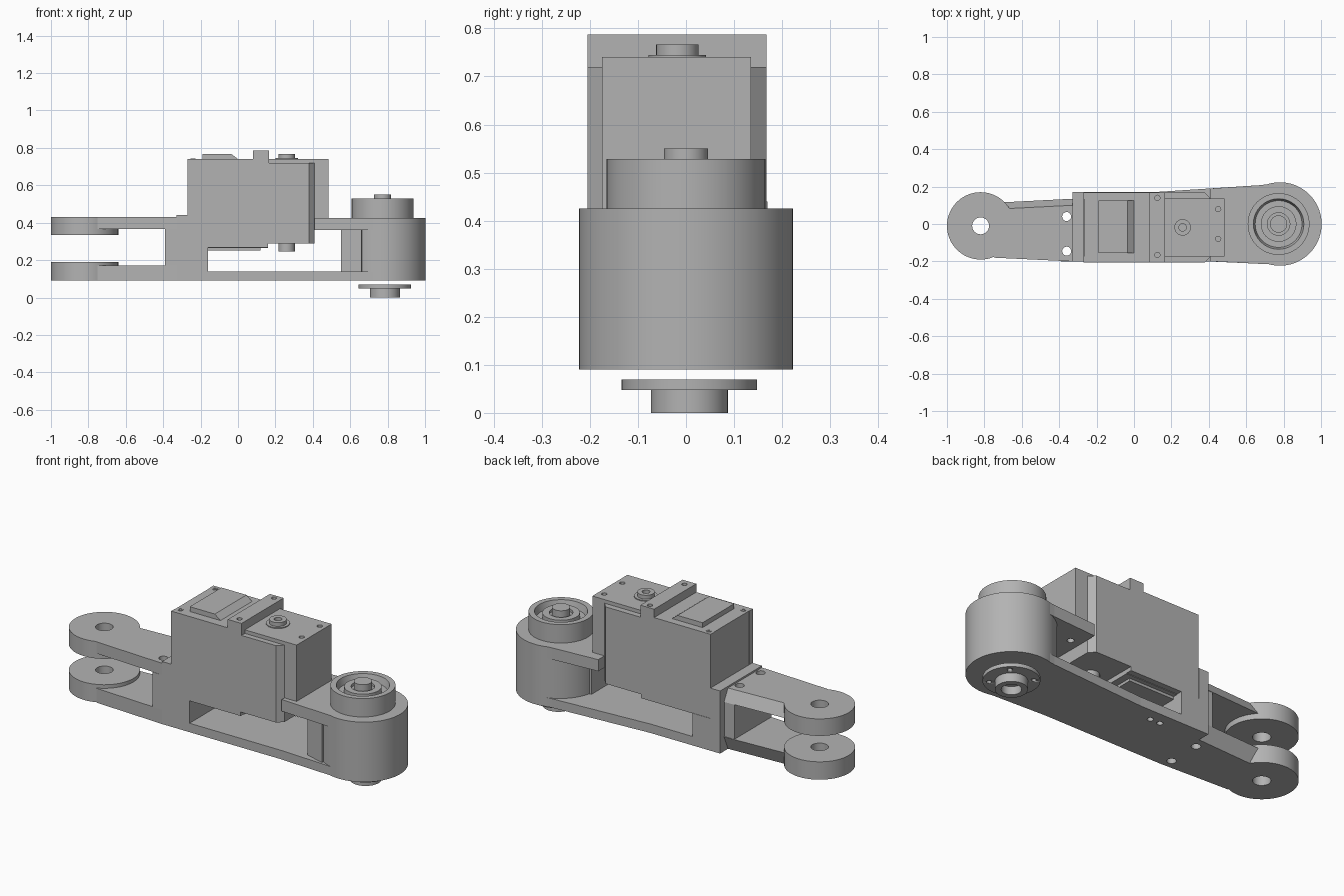
import bpy, bmesh, math

cube = bpy.data.objects.get("Cube")
if cube:
    bpy.data.objects.remove(cube, do_unlink=True)

grey = bpy.data.materials.new("machined_grey")
grey.use_nodes = True
grey.diffuse_color = (0.45, 0.45, 0.45, 1)
grey.node_tree.nodes["Principled BSDF"].inputs["Base Color"].default_value = (0.45, 0.45, 0.45, 1)


def finish(name, bm, smooth=False):
    bmesh.ops.recalc_face_normals(bm, faces=bm.faces)
    mesh = bpy.data.meshes.new(name)
    bm.to_mesh(mesh)
    bm.free()
    mesh.materials.append(grey)
    obj = bpy.data.objects.new(name, mesh)
    bpy.context.collection.objects.link(obj)
    bpy.ops.object.select_all(action="DESELECT")
    obj.select_set(True)
    bpy.context.view_layer.objects.active = obj
    if smooth:
        bpy.ops.object.shade_smooth_by_angle(angle=math.radians(30))
    return obj


def prism(name, low, z0, z1, high=None):
    """Outline from above, lofted between two heights."""
    bm = bmesh.new()
    a = [bm.verts.new((x, y, z0)) for x, y in low]
    b = [bm.verts.new((x, y, z1)) for x, y in (high or low)]
    n = len(a)
    bm.faces.new(a)
    bm.faces.new(b)
    for i in range(n):
        j = (i + 1) % n
        bm.faces.new((a[i], a[j], b[j], b[i]))
    return finish(name, bm)


def box(name, x0, x1, y0, y1, z0, z1):
    return prism(name, [(x0, y0), (x1, y0), (x1, y1), (x0, y1)], z0, z1)


def lathe(name, x, y, profile, steps=64):
    """Closed (radius, height) profile turned around a vertical axis."""
    bm = bmesh.new()
    vs = [bm.verts.new((x + r, y, z)) for r, z in profile]
    es = [bm.edges.new((vs[i], vs[(i + 1) % len(vs)])) for i in range(len(vs))]
    bmesh.ops.spin(bm, geom=vs + es, cent=(x, y, 0), axis=(0, 0, 1),
                   angle=math.tau, steps=steps, use_duplicate=False)
    bmesh.ops.remove_doubles(bm, verts=bm.verts, dist=1e-5)
    return finish(name, bm, True)


def rod(name, x, y, r, z0, z1, steps=64):
    return lathe(name, x, y, [(0, z0), (r, z0), (r, z1), (0, z1)], steps)


def drill(obj, holes, r, z0, z1):
    for x, y in holes:
        cutter = rod("drill_cutter", x, y, r, z0, z1, 20)
        cutter.hide_render = True
        mod = obj.modifiers.new("hole", "BOOLEAN")
        mod.operation, mod.solver, mod.object = "DIFFERENCE", "EXACT", cutter
        bpy.context.view_layer.objects.active = obj
        bpy.ops.object.modifier_apply(modifier=mod.name)
        bpy.data.objects.remove(cutter, do_unlink=True)


# Fork: two bored discs on chamfered arms
for side, z0, z1 in (("lower", 0.09, 0.19), ("upper", 0.335, 0.43)):
    lathe(side + "_fork_disc", -0.82, -0.01,
          [(0.045, z0), (0.18, z0), (0.18, z1), (0.045, z1)])
wide = [(-0.75, -0.18), (-0.33, -0.2), (-0.33, 0.135), (-0.72, 0.115)]
slim = [(-0.75, -0.18), (-0.33, -0.2), (-0.33, 0.1), (-0.72, 0.08)]
upper_arm = prism("upper_fork_arm", wide, 0.365, 0.43, slim)
lower_arm = prism("lower_fork_arm", slim, 0.09, 0.17, wide)

# Column that carries the motor
inner_column = box("column_web", -0.39, -0.33, -0.2, 0.13, 0.17, 0.365)
box("column_block", -0.33, -0.16, -0.2, 0.17, 0.09, 0.27)
box("column_flange", -0.33, -0.27, -0.2, 0.17, 0.27, 0.44)
pair = [(-0.36, 0.04), (-0.36, -0.145)]
for part in (upper_arm, lower_arm, inner_column):
    drill(part, pair, 0.024, 0.0, 0.6)

# Base plate, upper bracket and end housing
base = prism("base_plate", [(-0.33, -0.2), (0.4, -0.2), (0.74, -0.216), (0.78, 0),
                            (0.76, 0.219), (0.68, 0.208), (0.1, 0.17), (-0.33, 0.17)], 0.09, 0.14)
drill(base, [(-0.24, 0.1), (-0.24, -0.12), (-0.02, 0.1), (-0.08, 0.1)], 0.016, 0.08, 0.12)
bracket = prism("upper_bracket", [(0.41, -0.2), (0.74, -0.216), (0.78, 0),
                                  (0.76, 0.219), (0.68, 0.208), (0.41, 0.19)], 0.36, 0.425)
drill(bracket, [(0.47, 0.08), (0.47, -0.08)], 0.018, 0.34, 0.4)
prism("housing_web", [(0.55, -0.17), (0.66, -0.2), (0.7, 0.05), (0.55, 0.05)], 0.14, 0.36)
rod("end_housing", 0.78, 0, 0.223, 0.09, 0.425, 96)

# Bearing on top of the housing
lathe("top_bearing", 0.773, 0,
      [(0, 0.425), (0.165, 0.425), (0.165, 0.528), (0.135, 0.528), (0.125, 0.49),
       (0.095, 0.49), (0.095, 0.52), (0.06, 0.52), (0.06, 0.505), (0.046, 0.505),
       (0.046, 0.55), (0, 0.55)])

# Flanged bush below the housing
flange = lathe("bottom_flange", 0.785, 0.007,
               [(0.05, 0), (0.08, 0), (0.08, 0.048), (0.141, 0.048), (0.141, 0.069),
                (0, 0.069), (0, 0.045), (0.05, 0.045)])
drill(flange, [(0.785 + 0.11 * math.cos(a), 0.007 + 0.11 * math.sin(a))
               for a in (0.8, 2.37, 3.94, 5.5)], 0.012, 0.03, 0.08)

# Motor body with side covers
core = box("motor_core", -0.268, 0.41, -0.175, 0.135, 0.29, 0.74)
rear = box("motor_rear", 0.41, 0.485, -0.175, 0.135, 0.42, 0.74)
drill(rear, [(0.45, 0.08), (0.45, -0.08)], 0.014, 0.72, 0.76)
for name, y_in, y_out in (("front", -0.175, -0.205), ("back", 0.135, 0.168)):
    prism(name + "_cover", [(-0.27, y_in), (-0.27, y_out), (0.38, y_out), (0.41, y_in)], 0.29, 0.72)
    box(name + "_cover_lip", -0.27, 0.16, min(y_in, y_out), max(y_in, y_out), 0.268, 0.29)
    box(name + "_cover_top", -0.27, 0.08, min(y_in, y_out), max(y_in, y_out), 0.72, 0.74)
box("motor_floor", -0.268, 0.16, -0.175, 0.135, 0.265, 0.29)
box("motor_foot", -0.16, 0.12, -0.15, 0.11, 0.25, 0.265)

# Details on the motor top
prism("top_panel", [(-0.19, -0.155), (0.0, -0.155), (0.0, 0.125), (-0.19, 0.125)], 0.74, 0.767,
      [(-0.19, -0.155), (-0.035, -0.155), (-0.035, 0.125), (-0.19, 0.125)])
bar = box("cross_bar", 0.08, 0.165, -0.205, 0.168, 0.72, 0.787)
drill(bar, [(0.125, 0.14), (0.125, -0.165)], 0.014, 0.76, 0.8)
for i, y in enumerate((0.14, -0.165)):
    lathe("corner_screw_%d" % (i + 1), -0.24, y,
          [(0.007, 0.738), (0.014, 0.738), (0.014, 0.743), (0.007, 0.743)], 20)

# Output shaft, above and below
rod("shaft_collar", 0.26, -0.018, 0.06, 0.738, 0.745)
lathe("shaft_top", 0.26, -0.018, [(0.02, 0.74), (0.044, 0.74), (0.044, 0.766), (0.02, 0.766)])
rod("shaft_bottom", 0.26, -0.018, 0.044, 0.245, 0.295)
